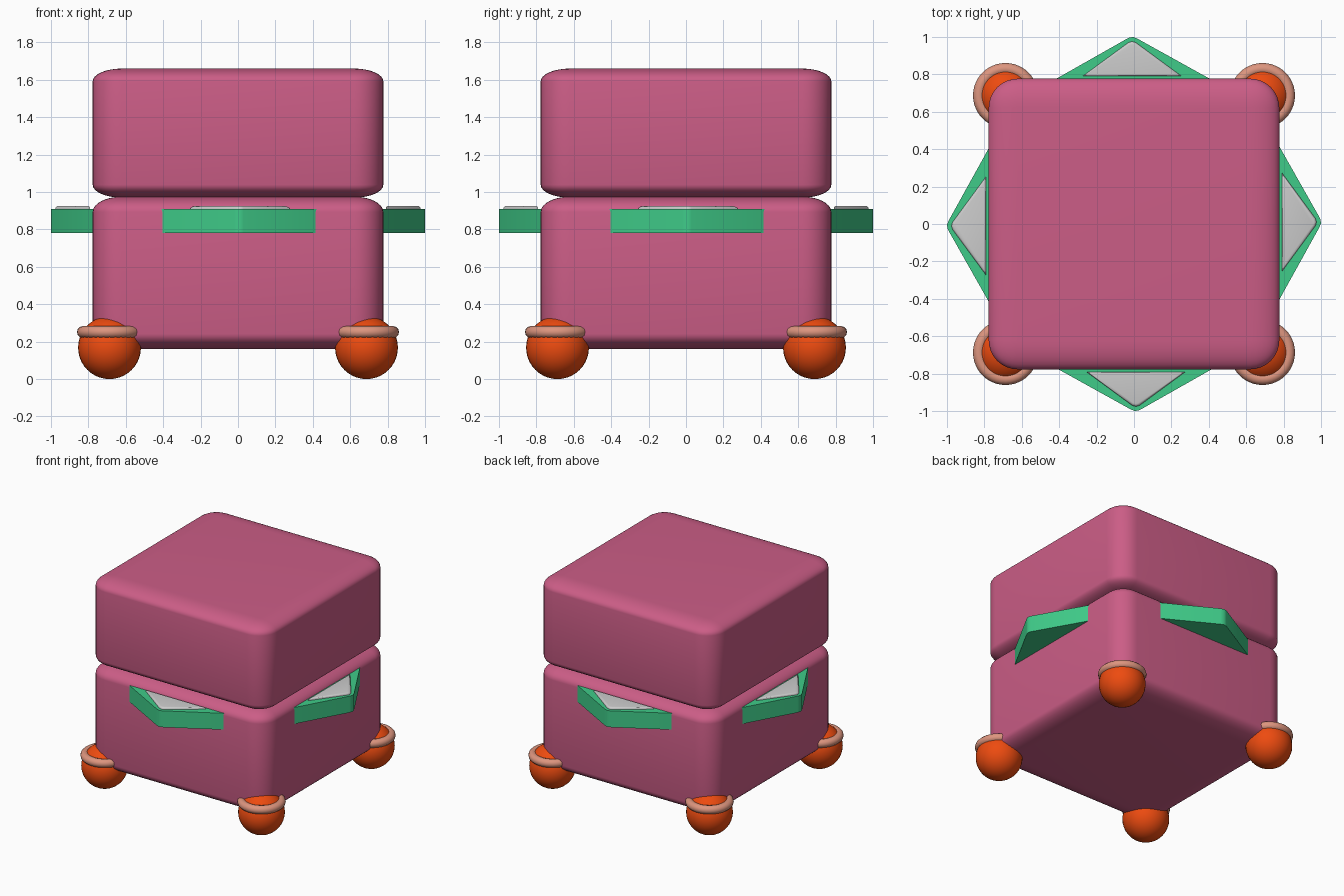
import bpy, bmesh, math
from mathutils import Matrix

if "Cube" in bpy.data.objects:
    bpy.data.objects.remove(bpy.data.objects["Cube"])


def material(name, rgb):
    m = bpy.data.materials.new(name)
    m.diffuse_color = (*rgb, 1)
    m.use_nodes = True
    m.node_tree.nodes["Principled BSDF"].inputs["Base Color"].default_value = m.diffuse_color
    return m


PINK = material("pink", (0.60, 0.11, 0.24))
GREEN = material("green", (0.05, 0.60, 0.25))
ORANGE = material("orange", (0.85, 0.07, 0.005))
PEACH = material("peach", (0.72, 0.30, 0.21))


def finish(bm, name, mat=None, angle=35):
    bmesh.ops.recalc_face_normals(bm, faces=bm.faces)
    mesh = bpy.data.meshes.new(name)
    bm.to_mesh(mesh)
    bm.free()
    ob = bpy.data.objects.new(name, mesh)
    bpy.context.collection.objects.link(ob)
    if mat:
        mesh.materials.append(mat)
    bpy.ops.object.select_all(action='DESELECT')
    bpy.context.view_layer.objects.active = ob
    ob.select_set(True)
    bpy.ops.object.shade_smooth_by_angle(angle=math.radians(angle))
    return ob


def rounded_box(name, half, z0, z1):
    # round a unit cube, then stretch it so the rounding flattens with the height
    bm = bmesh.new()
    bmesh.ops.create_cube(bm, size=1)
    bmesh.ops.bevel(bm, geom=bm.edges[:], offset=0.1, segments=8, profile=0.5,
                    affect='EDGES', clamp_overlap=True)
    bmesh.ops.scale(bm, vec=(2 * half, 2 * half, z1 - z0), verts=bm.verts)
    bmesh.ops.translate(bm, vec=(0, 0, (z0 + z1) / 2), verts=bm.verts)
    return finish(bm, name, PINK)


def prism(name, outline, z0, z1, angle, mat=None, round_top=0):
    bm = bmesh.new()
    face = bm.faces.new([bm.verts.new((x, y, z0)) for x, y in outline])
    top = bmesh.ops.extrude_face_region(bm, geom=[face])['geom']
    bmesh.ops.translate(bm, vec=(0, 0, z1 - z0),
                        verts=[v for v in top if isinstance(v, bmesh.types.BMVert)])
    if round_top:
        edges = [e for e in bm.edges if all(v.co.z > z1 - 1e-4 for v in e.verts)]
        bmesh.ops.bevel(bm, geom=edges, offset=round_top, segments=3, profile=0.5,
                        affect='EDGES')
    bmesh.ops.rotate(bm, cent=(0, 0, 0), matrix=Matrix.Rotation(angle, 3, 'Z'), verts=bm.verts)
    return finish(bm, name, mat)


# stacked body
rounded_box("lower_body", 0.777, 0.16, 0.975)
rounded_box("upper_body", 0.777, 0.97, 1.66)

# pointed ledges with raised grey pads on all four sides
ledge = [(-0.435, -0.76), (0.445, -0.76), (0.03, -0.995), (0.005, -1.0), (-0.02, -0.99)]
pad = [(-0.255, -0.79), (0.275, -0.79), (0.03, -0.97), (0.01, -0.976), (-0.01, -0.97)]
for i, side in enumerate(("front", "right", "back", "left")):
    a = i * math.pi / 2
    prism(side + "_ledge", ledge, 0.78, 0.91, a, GREEN)
    prism(side + "_pad", pad, 0.90, 0.926, a, round_top=0.014)

# ball feet with collars at the corners
for sx, lr in ((-1, "left"), (1, "right")):
    for sy, fb in ((-1, "front"), (1, "back")):
        c = (sx * 0.687, sy * 0.687)
        bm = bmesh.new()
        bmesh.ops.create_uvsphere(bm, u_segments=32, v_segments=20, radius=0.168,
                                  matrix=Matrix.Translation((*c, 0.168)))
        finish(bm, f"{fb}_{lr}_foot", ORANGE)
        bpy.ops.mesh.primitive_torus_add(location=(*c, 0.251), major_radius=0.142,
                                         minor_radius=0.032, major_segments=40,
                                         minor_segments=12)
        ring = bpy.context.object
        ring.name = f"{fb}_{lr}_collar"
        ring.data.materials.append(PEACH)
        bpy.ops.object.shade_smooth_by_angle(angle=math.radians(35))
